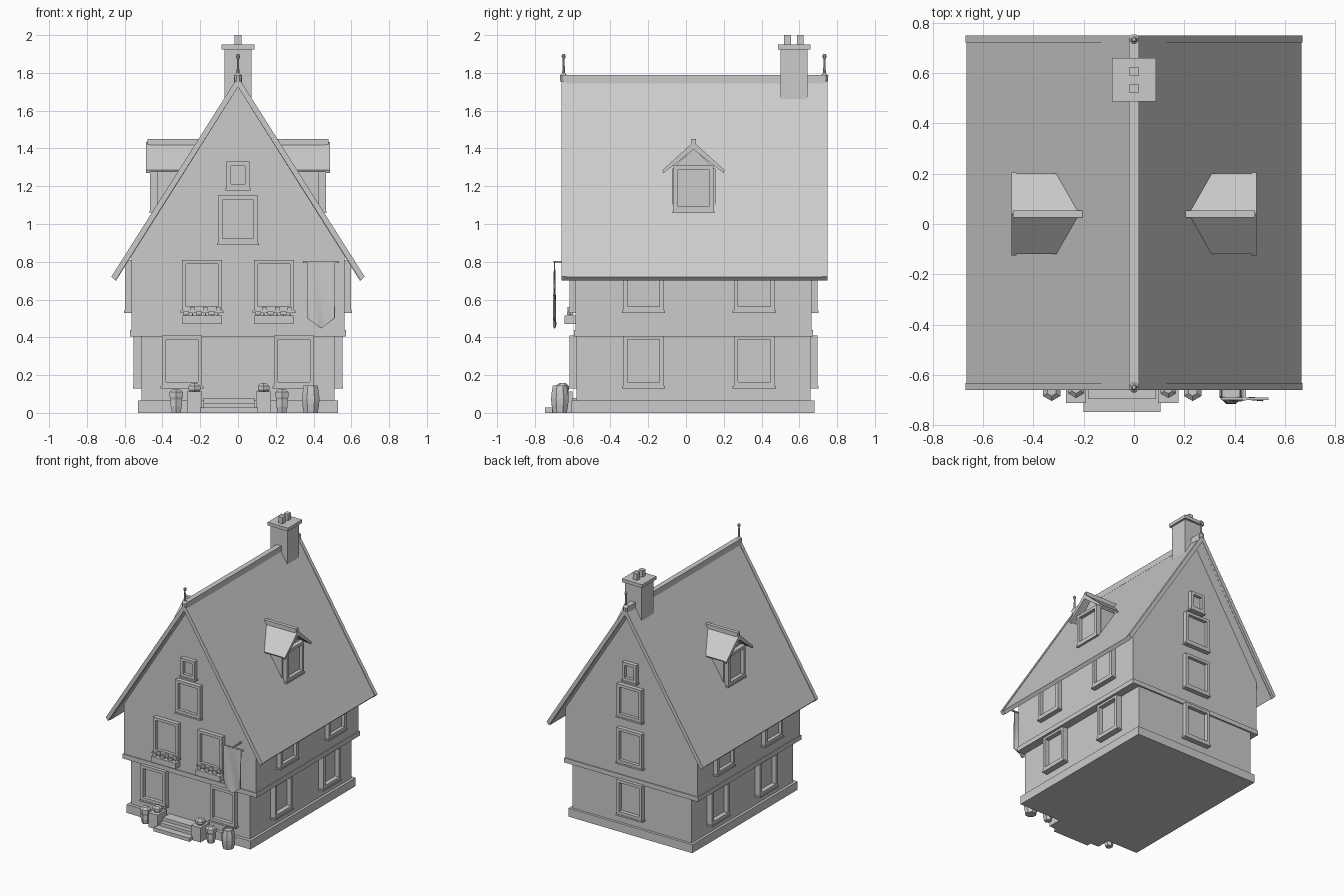
import bpy, bmesh, math
from mathutils import Matrix, Vector

if "Cube" in bpy.data.objects:
    bpy.data.objects.remove(bpy.data.objects["Cube"], do_unlink=True)

# Single plain grey for the whole house
GREY = (0.6, 0.6, 0.6, 1)
stone = bpy.data.materials.new("light_grey")
stone.use_nodes = True
stone.diffuse_color = GREY
stone.node_tree.nodes["Principled BSDF"].inputs["Base Color"].default_value = GREY

CY = 0.04            # middle of the house along y


def finish(name, bm):
    bmesh.ops.recalc_face_normals(bm, faces=bm.faces)
    mesh = bpy.data.meshes.new(name)
    bm.to_mesh(mesh)
    bm.free()
    mesh.materials.append(stone)
    obj = bpy.data.objects.new(name, mesh)
    bpy.context.collection.objects.link(obj)
    return obj


def add_box(bm, x, y, z):
    size = Vector((x[1] - x[0], y[1] - y[0], z[1] - z[0]))
    mid = Vector((sum(x), sum(y), sum(z))) / 2
    bmesh.ops.create_cube(bm, size=1, matrix=Matrix.Translation(mid) @ Matrix.Diagonal(size).to_4x4())


def box(name, x, y, z):
    bm = bmesh.new()
    add_box(bm, x, y, z)
    return finish(name, bm)


def prism(name, profile, axis, lo, hi):
    """Extrude a (side, z) profile along x or y."""
    bm = bmesh.new()
    place = (lambda a, z: (lo, a, z)) if axis == "x" else (lambda a, z: (a, lo, z))
    face = bm.faces.new([bm.verts.new(place(a, z)) for a, z in profile])
    out = bmesh.ops.extrude_face_region(bm, geom=[face])
    moved = [v for v in out["geom"] if isinstance(v, bmesh.types.BMVert)]
    step = Vector((hi - lo, 0, 0)) if axis == "x" else Vector((0, hi - lo, 0))
    bmesh.ops.translate(bm, verts=moved, vec=step)
    return finish(name, bm)


def chevron(mid, half, top, eave, thick):
    return [(mid - half, eave), (mid, top), (mid + half, eave),
            (mid + half * 0.97, eave - thick * 0.4), (mid, top - thick),
            (mid - half * 0.97, eave - thick * 0.4)]


def gable(mid, half, bottom, eave, top):
    return [(mid - half, bottom), (mid + half, bottom), (mid + half, eave),
            (mid, top), (mid - half, eave)]


def lathe(name, x, y, profile, sides=8):
    """Stack of (radius, z) rings closed at both ends."""
    bm = bmesh.new()
    rings = []
    for r, z in profile:
        angles = [math.tau * (i + 0.5) / sides for i in range(sides)]
        rings.append([bm.verts.new((x + r * math.cos(a), y + r * math.sin(a), z)) for a in angles])
    for a, b in zip(rings, rings[1:]):
        for i in range(sides):
            j = (i + 1) % sides
            bm.faces.new((a[i], a[j], b[j], b[i]))
    bm.faces.new(rings[0])
    bm.faces.new(rings[-1])
    return finish(name, bm)


def window(name, turn, wall, along, width, z0, z1, depth, border=0.022):
    """Framed window with sill; turn 0 front, 1 +x, 2 back, 3 -x."""
    bm = bmesh.new()
    l, r = along - width / 2, along + width / 2
    deep = (-wall - depth, -wall + 0.01)
    for side in ((l, l + border), (r - border, r)):
        add_box(bm, side, deep, (z0, z1))
    for level in ((z0, z0 + border), (z1 - border, z1)):
        add_box(bm, (l + border, r - border), deep, level)
    add_box(bm, (l - 0.007, r + 0.007), (deep[0] - 0.004, deep[1]), (z0 - 0.012, z0))
    add_box(bm, (l + border, r - border), (-wall - 0.008, deep[1]), (z0 + border, z1 - border))
    bm.transform(Matrix.Rotation(turn * math.pi / 2, 4, "Z"))
    return finish(name, bm)


# Walls
box("plinth", (-0.53, 0.53), (-0.605, 0.68), (0, 0.065))
box("ground_floor_wall", (-0.51, 0.51), (-0.58, 0.66), (0.06, 0.41))
box("floor_band", (-0.572, 0.572), (-0.592, 0.672), (0.405, 0.44))
prism("upper_wall", gable(0, 0.565, 0.43, 0.84, 1.74), "y", -0.585, 0.665)

# Main roof, barge boards and ridge
prism("main_roof", chevron(0, 0.665, 1.775, 0.72, 0.05), "y", -0.64, 0.73)
for label, lo, hi in (("front", -0.66, -0.632), ("back", 0.72, 0.748)):
    prism(label + "_barge_board", chevron(0, 0.67, 1.78, 0.722, 0.055), "y", lo, hi)
box("ridge_cap", (-0.02, 0.02), (-0.645, 0.735), (1.745, 1.79))
for label, y in (("front", -0.648), ("back", 0.733)):
    lathe(label + "_finial", 0, y, [(0.02, 1.755), (0.022, 1.785), (0.008, 1.8), (0.005, 1.875),
                                    (0.01, 1.88), (0.012, 1.89), (0.007, 1.9)])

# Chimney
box("chimney_stack", (-0.072, 0.072), (0.5, 0.644), (1.6, 1.93))
box("chimney_cap", (-0.087, 0.087), (0.486, 0.66), (1.925, 1.95))
for i, y in enumerate((0.538, 0.605)):
    box(f"chimney_flue_{i}", (-0.018, 0.018), (y - 0.018, y + 0.018), (1.94, 2.0))

# Dormers on both slopes
for label, s, turn in (("left", 1, 1), ("right", -1, 3)):
    prism(label + "_dormer_body", gable(CY, 0.115, 1.04, 1.29, 1.4), "x", s * 0.21, s * 0.43)
    prism(label + "_dormer_roof", chevron(CY, 0.16, 1.43, 1.285, 0.025), "x", s * 0.2, s * 0.47)
    prism(label + "_dormer_barge", chevron(CY, 0.165, 1.434, 1.285, 0.04), "x", s * 0.467, s * 0.487)
    box(label + "_dormer_ridge", sorted((s * 0.2, s * 0.48)), (CY - 0.014, CY + 0.014), (1.415, 1.45))
    window(label + "_dormer_window", turn, 0.43, s * CY, 0.21, 1.07, 1.31, 0.035)

# Windows by floor: bottom and top
GROUND, UPPER, ATTIC, LOFT = (0.142, 0.41), (0.542, 0.81), (0.9, 1.15), (1.19, 1.33)
for label, s, turn in (("left", 1, 1), ("right", -1, 3)):
    for i, y in enumerate((-0.225, 0.362)):
        window(f"{label}_ground_window_{i}", turn, 0.51, s * y, 0.215, *GROUND, 0.043)
        window(f"{label}_upper_window_{i}", turn, 0.565, s * y, 0.215, *UPPER, 0.034)
    window(f"front_ground_window_{label}", 0, 0.58, s * 0.297, 0.213, *GROUND, 0.037)
    window(f"front_upper_window_{label}", 0, 0.585, s * 0.19, 0.213, *UPPER, 0.032)
for label, turn, wall in (("front", 0, 0.585), ("back", 2, 0.665)):
    window(label + "_attic_window", turn, wall, 0, 0.21, *ATTIC, 0.032)
    window(label + "_loft_window", turn, wall, 0, 0.12, *LOFT, 0.032)
window("back_ground_window", 2, 0.66, 0, 0.215, *GROUND, 0.037)
window("back_upper_window", 2, 0.665, 0, 0.215, *UPPER, 0.032)

# Flower boxes below the front windows
for label, s in (("left", 1), ("right", -1)):
    x = s * 0.19
    box(label + "_flower_box", (x - 0.104, x + 0.104), (-0.642, -0.58), (0.47, 0.515))
    bm = bmesh.new()
    for i in range(6):
        fx = x - 0.085 + i * 0.034
        r, top = (0.012, 0.56) if i % 2 else (0.016, 0.538)
        add_box(bm, (fx - r, fx + r), (-0.615 - r, -0.615 + r), (top - 0.02, top))
        add_box(bm, (fx - 0.003, fx + 0.003), (-0.618, -0.612), (0.51, top - 0.015))
    finish(label + "_flowers", bm)

# Entrance steps with pedestals and planters
SX = -0.047
for i, (half, front) in enumerate(((0.153, -0.746), (0.135, -0.695), (0.135, -0.66))):
    box(f"step_{i}", (SX - half, SX + half), (front, -0.58), (0, 0.028 + i * 0.025))
for label, s in (("left", 1), ("right", -1)):
    px, ux = SX + s * 0.183, SX + s * 0.28
    box(label + "_pedestal", (px - 0.04, px + 0.04), (-0.71, -0.6), (0, 0.112))
    lathe(label + "_pedestal_bush", px, -0.655,
          [(0.026, 0.11), (0.036, 0.122), (0.036, 0.142), (0.018, 0.157)], 6)
    lathe(label + "_urn", ux, -0.663, [(0.026, 0), (0.034, 0.035), (0.034, 0.075)], 6)
    lathe(label + "_urn_bush", ux, -0.663, [(0.034, 0.07), (0.04, 0.085), (0.04, 0.11), (0.02, 0.126)], 6)

# Barrel
lathe("barrel", 0.385, -0.668, [(0.04, 0), (0.048, 0.045), (0.05, 0.072), (0.048, 0.1),
                                (0.04, 0.145), (0.034, 0.145), (0.034, 0.135)])

# Hanging banner on a bracket
BX, BY = 0.44, -0.693
bm = bmesh.new()
bmesh.ops.create_grid(bm, x_segments=8, y_segments=10, size=1)
for v in bm.verts:
    u, t = v.co.x, (v.co.y + 1) / 2
    bottom = 0.447 + 0.055 * abs(u)
    v.co = (BX + u * 0.073, BY + 0.007 * math.sin(u * 4 + t * 3) * (1 - t), bottom + t * (0.797 - bottom))
banner = finish("banner_cloth", bm)
banner.modifiers.new("thickness", "SOLIDIFY").thickness = 0.006
box("banner_crossbar", (BX - 0.095, BX + 0.095), (BY - 0.005, BY + 0.005), (0.793, 0.803))
box("banner_bracket", (BX - 0.005, BX + 0.005), (BY - 0.008, -0.58), (0.794, 0.804))
